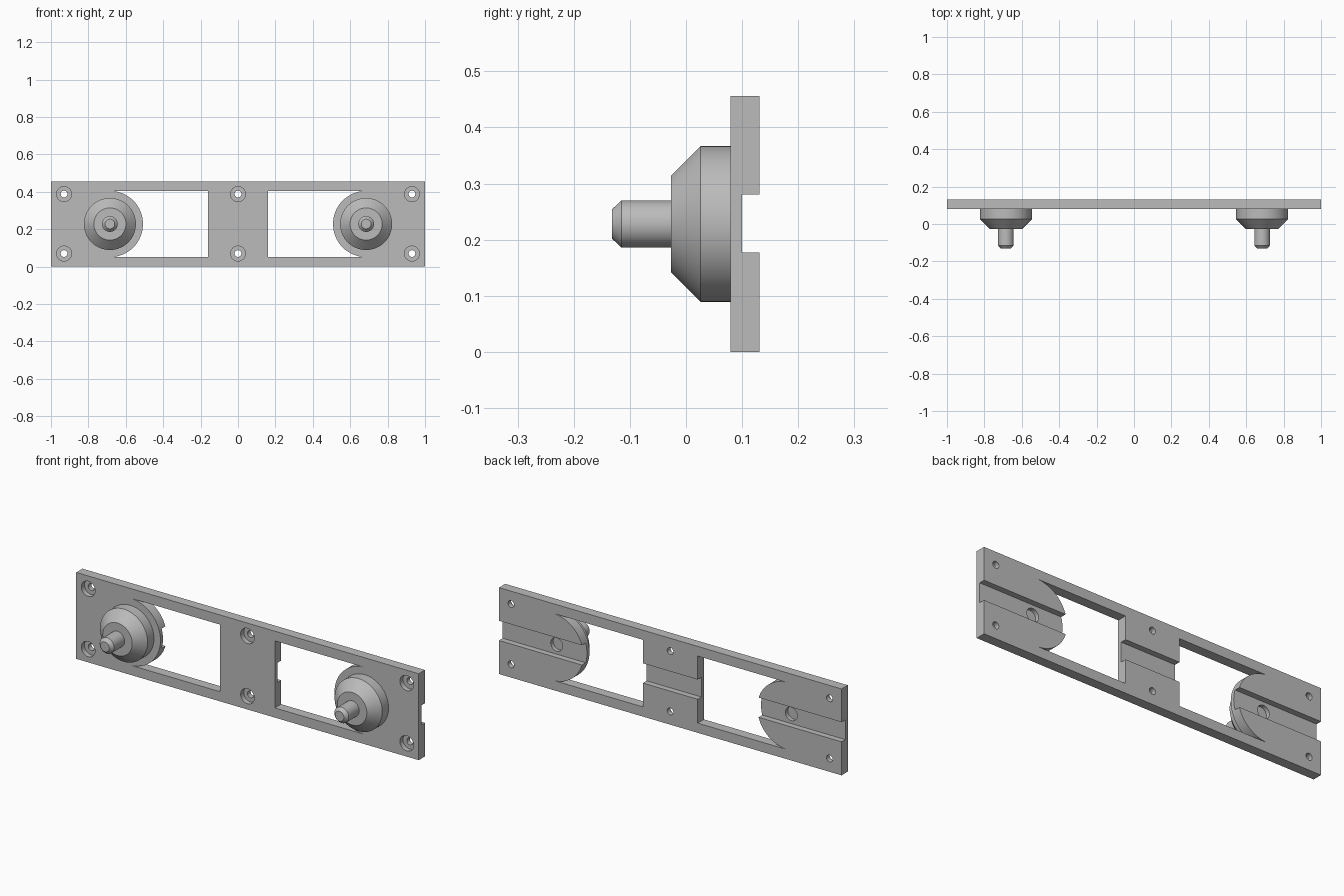
import bpy, bmesh
from math import pi, sin, cos, radians
from mathutils import Vector, Matrix

if "Cube" in bpy.data.objects:
    bpy.data.objects.remove(bpy.data.objects["Cube"])

grey = bpy.data.materials.new("plain grey")
grey.use_nodes = True
colour = (0.5, 0.5, 0.5, 1)
grey.diffuse_color = colour
grey.node_tree.nodes["Principled BSDF"].inputs["Base Color"].default_value = colour

FRONT, BACK, FLOOR = 0.079, 0.131, 0.10     # plate depth and channel floor
HEIGHT = 0.456
MID = HEIGHT / 2
BOSS_X = 0.685


def finish(bm, name):
    bmesh.ops.recalc_face_normals(bm, faces=bm.faces)
    mesh = bpy.data.meshes.new(name)
    bm.to_mesh(mesh)
    bm.free()
    obj = bpy.data.objects.new(name, mesh)
    mesh.materials.append(grey)
    bpy.context.collection.objects.link(obj)
    return obj


def prism(name, outline, y0, y1):
    """Extrude an x-z outline from y0 to y1."""
    bm = bmesh.new()
    face = bm.faces.new([bm.verts.new((x, y0, z)) for x, z in outline])
    out = bmesh.ops.extrude_face_region(bm, geom=[face])
    verts = [v for v in out["geom"] if isinstance(v, bmesh.types.BMVert)]
    bmesh.ops.translate(bm, verts=verts, vec=(0, y1 - y0, 0))
    return finish(bm, name)


def box(name, x, z0, z1, y0, y1):
    return prism(name, [(-x, z0), (x, z0), (x, z1), (-x, z1)], y0, y1)


def disc(name, x, z, r, y0, y1, n=48):
    ring = [(x + r * cos(2 * pi * i / n), z + r * sin(2 * pi * i / n)) for i in range(n)]
    return prism(name, ring, y0, y1)


def lathe(name, profile, x, z, steps=64):
    """Spin a (radius, y) profile about a front-to-back axis."""
    bm = bmesh.new()
    verts = [bm.verts.new((r, y, 0)) for r, y in profile]
    edges = [bm.edges.new(pair) for pair in zip(verts, verts[1:])]
    bmesh.ops.spin(bm, geom=verts + edges, cent=(0, 0, 0), axis=(0, 1, 0),
                   angle=2 * pi, steps=steps)
    bmesh.ops.remove_doubles(bm, verts=bm.verts, dist=1e-5)
    bmesh.ops.transform(bm, matrix=Matrix.Translation(Vector((x, 0, z))), verts=bm.verts)
    return finish(bm, name)


def cut(target, cutter):
    bpy.context.view_layer.objects.active = target
    mod = target.modifiers.new("cut", 'BOOLEAN')
    mod.operation, mod.solver, mod.object = 'DIFFERENCE', 'EXACT', cutter
    bpy.ops.object.modifier_apply(modifier=mod.name)
    bpy.data.objects.remove(cutter)


def smooth(obj):
    bpy.ops.object.select_all(action='DESELECT')
    obj.select_set(True)
    bpy.context.view_layer.objects.active = obj
    bpy.ops.object.shade_smooth_by_angle(angle=radians(25))


# Mounting plate with a channel along its back
plate = box("mounting_plate", 1, 0, HEIGHT, FRONT, BACK)
cut(plate, box("channel_cutter", 1.1, 0.177, 0.281, FLOOR, 0.2))

# Windows, each with a rounded tongue reaching in behind the boss
half = 0.177
for side in (-1, 1):
    window = [(side * 0.16, MID - half), (side * 0.16, MID + half)]
    for i in range(41):
        a = pi / 2 + pi * i / 40
        window.append((side * (BOSS_X + half * cos(a)), MID + half * sin(a)))
    cut(plate, prism("window_cutter", window, 0, 0.2))
    # Blind hole behind the boss
    cut(plate, disc("back_hole_cutter", side * BOSS_X, MID, 0.035, 0.0, 0.2))

# Counterbored screw holes
for x in (-0.93, 0, 0.93):
    for z in (0.07, 0.388):
        cut(plate, disc("screw_hole_cutter", x, z, 0.018, 0, 0.2))
        cut(plate, disc("counterbore_cutter", x, z, 0.04, 0, FRONT + 0.026))
smooth(plate)

# Tapered bosses with chamfered pins
profile = [(0, FRONT), (0.139, FRONT), (0.139, 0.026), (0.086, -0.027),
           (0.042, -0.027), (0.042, -0.115), (0.026, -0.132), (0, -0.132)]
for side, label in ((1, "left"), (-1, "right")):
    smooth(lathe(label + "_boss", profile, side * BOSS_X, MID))
